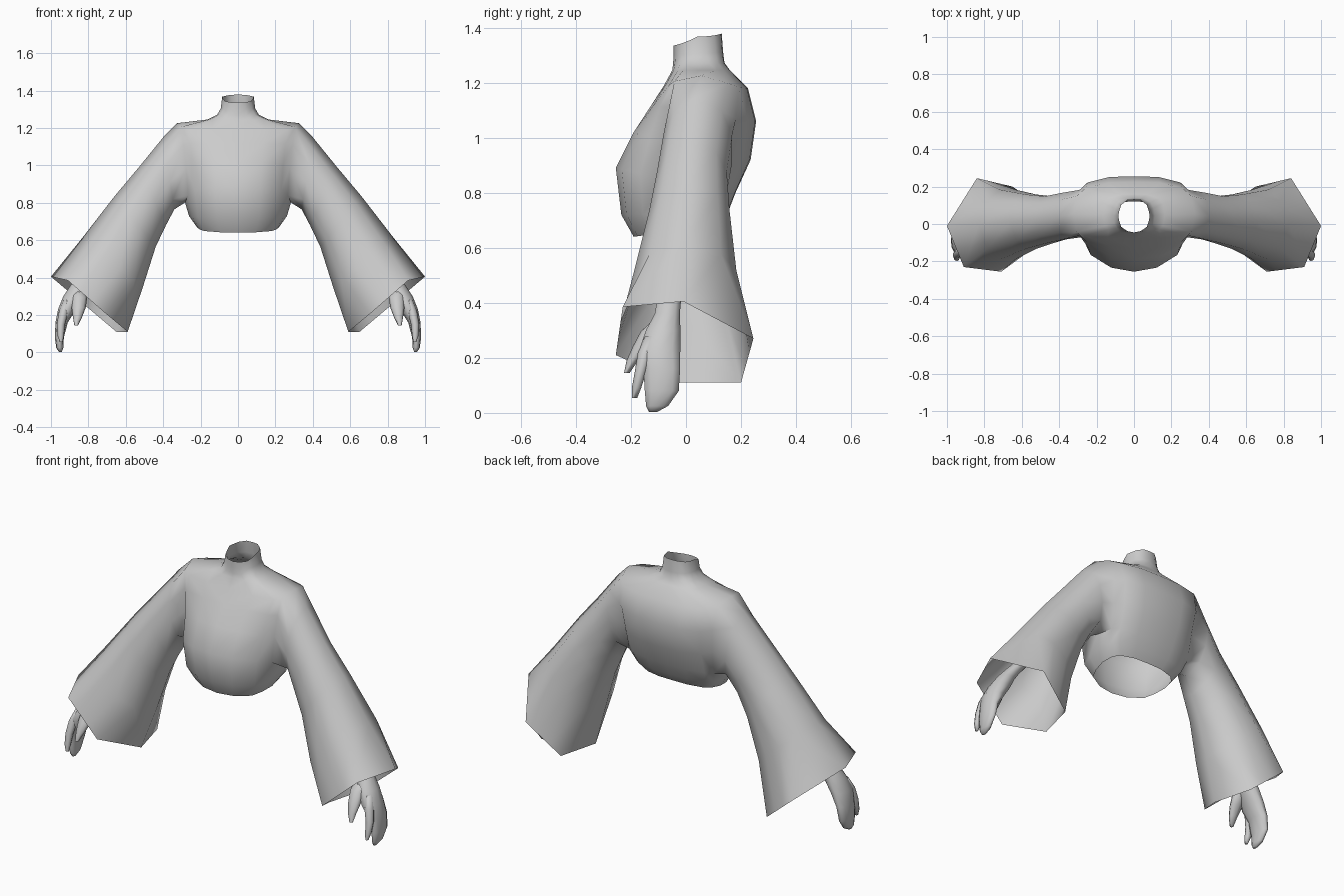
import bpy, bmesh, math
from mathutils import Vector

if "Cube" in bpy.data.objects:
    bpy.data.objects.remove(bpy.data.objects["Cube"])

grey = bpy.data.materials.new("plain grey")
grey.diffuse_color = (0.6, 0.6, 0.6, 1)
grey.use_nodes = True
grey.node_tree.nodes["Principled BSDF"].inputs["Base Color"].default_value = grey.diffuse_color


def finish(name, bm, angle=75):
    """Turn a half mesh into a mirrored, smooth-shaded object."""
    mesh = bpy.data.meshes.new(name)
    bm.to_mesh(mesh)
    bm.free()
    mesh.materials.append(grey)
    ob = bpy.data.objects.new(name, mesh)
    bpy.context.collection.objects.link(ob)
    mod = ob.modifiers.new("mirror", 'MIRROR')
    mod.use_clip = True
    mod.merge_threshold = 0.002
    bpy.ops.object.select_all(action='DESELECT')
    bpy.context.view_layer.objects.active = ob
    ob.select_set(True)
    bpy.ops.object.shade_smooth_by_angle(angle=math.radians(angle))
    return ob


# Robe body: one row per level, from hem to collar
# half width, front y, front side y, back side y, back y, front z, back z, side lift
levels = [
    (.218, -.190, -.070, .065, .120, .640, .685, 0),
    (.262, -.235, -.080, .100, .155, .720, .735, 0),
    (.283, -.255, -.075, .130, .180, .890, .800, -.03),
    (.295, -.190, -.070, .160, .235, 1.02, .920, 0),
    (.310, -.125, -.062, .182, .255, 1.12, 1.06, 0),
    (.325, -.080, -.042, .150, .225, 1.19, 1.18, .04),
    (.165, -.050, -.010, .110, .160, 1.245, 1.245, 0),
    (.112, -.047, .005, .085, .140, 1.268, 1.272, 0),
    (.092, -.045, .015, .075, .135, 1.300, 1.310, 0),
    (.084, -.045, .015, .070, .130, 1.335, 1.378, .012),
]
x_share = [0, .43, .82, .94, 1, .94, .80, .42, 0]

bm = bmesh.new()
grid = []
for w, yf, y3, y5, yb, zf, zb, lift in levels:
    ys = [yf, y3 + (yf - y3) * .88, y3 + (yf - y3) * .5, y3, (y3 + y5) / 2,
          y5, y5 + (yb - y5) * .55, y5 + (yb - y5) * .95, yb]
    row = []
    for s, y in zip(x_share, ys):
        t = (y - yf) / (yb - yf)
        row.append(bm.verts.new((w * s, y, zf + (zb - zf) * t + lift * s ** 14)))
    grid.append(row)
LOW, HIGH = 2, 5                      # levels spanned by the arm hole
for i in range(len(grid) - 1):
    for j in range(8):
        if LOW <= i < HIGH and j in (3, 4):
            continue
        bm.faces.new((grid[i][j], grid[i][j + 1], grid[i + 1][j + 1], grid[i + 1][j]))

# Bell sleeve: rings run armpit, front, top, back
rings = [[grid[LOW][4]] + [grid[i][3] for i in range(LOW, HIGH + 1)]
         + [grid[HIGH][4]] + [grid[i][5] for i in range(HIGH, LOW - 1, -1)]]
up = [0, .14, .38, .64, .86, 1, .86, .64, .38, .14]
depth = [0, .75, 1, 1, .7, 0, .7, 1, 1, .75]
for top, low, yf, yb in [((.40, 1.15), (.34, .765), -.082, .168),
                         ((.53, .99), (.385, .68), -.105, .148),
                         ((.66, .835), (.44, .565), -.133, .158),
                         ((.83, .615), (.51, .345), -.188, .183)]:
    mid, ring = (yf + yb) / 2, []
    for k, (u, d) in enumerate(zip(up, depth)):
        y = mid + ((yf if k < 5 else yb) - mid) * d
        ring.append(bm.verts.new((low[0] + (top[0] - low[0]) * u, y,
                                  low[1] + (top[1] - low[1]) * u)))
    rings.append(ring)
# Six-cornered cuff, with its front and back edges divided in three
D, E, F, A, B, C = [Vector(p) for p in (
    (.59, -.03, .11), (.71, -.255, .21), (.91, -.23, .385),
    (1, -.01, .405), (.84, .245, .27), (.65, .20, .11))]
cuff = [D, E, E.lerp(F, .33), E.lerp(F, .67), F, A, B, B.lerp(C, .33), B.lerp(C, .67), C]
rings.append([bm.verts.new(p) for p in cuff])
for a, b in zip(rings, rings[1:]):
    for k in range(10):
        n = (k + 1) % 10
        bm.faces.new((a[n], a[k], b[k], b[n]))
finish("robe_top", bm)


# Hands: tapered tubes with oval sections, (x, y, z, radius x, radius y)
def tube(name, path, sides=10):
    bm = bmesh.new()
    rows = []
    for x, y, z, rx, ry in path:
        rows.append([bm.verts.new((x + rx * math.cos(a), y + ry * math.sin(a), z))
                     for a in (2 * math.pi * k / sides for k in range(sides))])
    for a, b in zip(rows, rows[1:]):
        for k in range(sides):
            n = (k + 1) % sides
            bm.faces.new((a[n], a[k], b[k], b[n]))
    bm.faces.new(rows[0])
    bm.faces.new(rows[-1][::-1])
    return finish(name, bm)


tube("palm", [(.735, -.03, .50, .04, .042), (.80, -.06, .42, .043, .045),
              (.845, -.068, .36, .050, .048),
              (.878, -.083, .30, .056, .066), (.914, -.095, .23, .048, .078),
              (.943, -.088, .16, .033, .070), (.955, -.088, .08, .024, .065),
              (.953, -.105, .025, .019, .042), (.95, -.12, .003, .008, .015)])
tube("finger", [(.915, -.125, .28, .018, .022), (.932, -.148, .22, .025, .027),
                (.947, -.165, .15, .022, .021), (.948, -.18, .09, .017, .017),
                (.945, -.187, .055, .008, .01)], 8)
tube("thumb", [(.86, -.09, .345, .024, .022), (.848, -.13, .295, .042, .035),
               (.852, -.163, .24, .038, .031), (.858, -.195, .19, .025, .021),
               (.865, -.215, .145, .01, .01)], 8)
